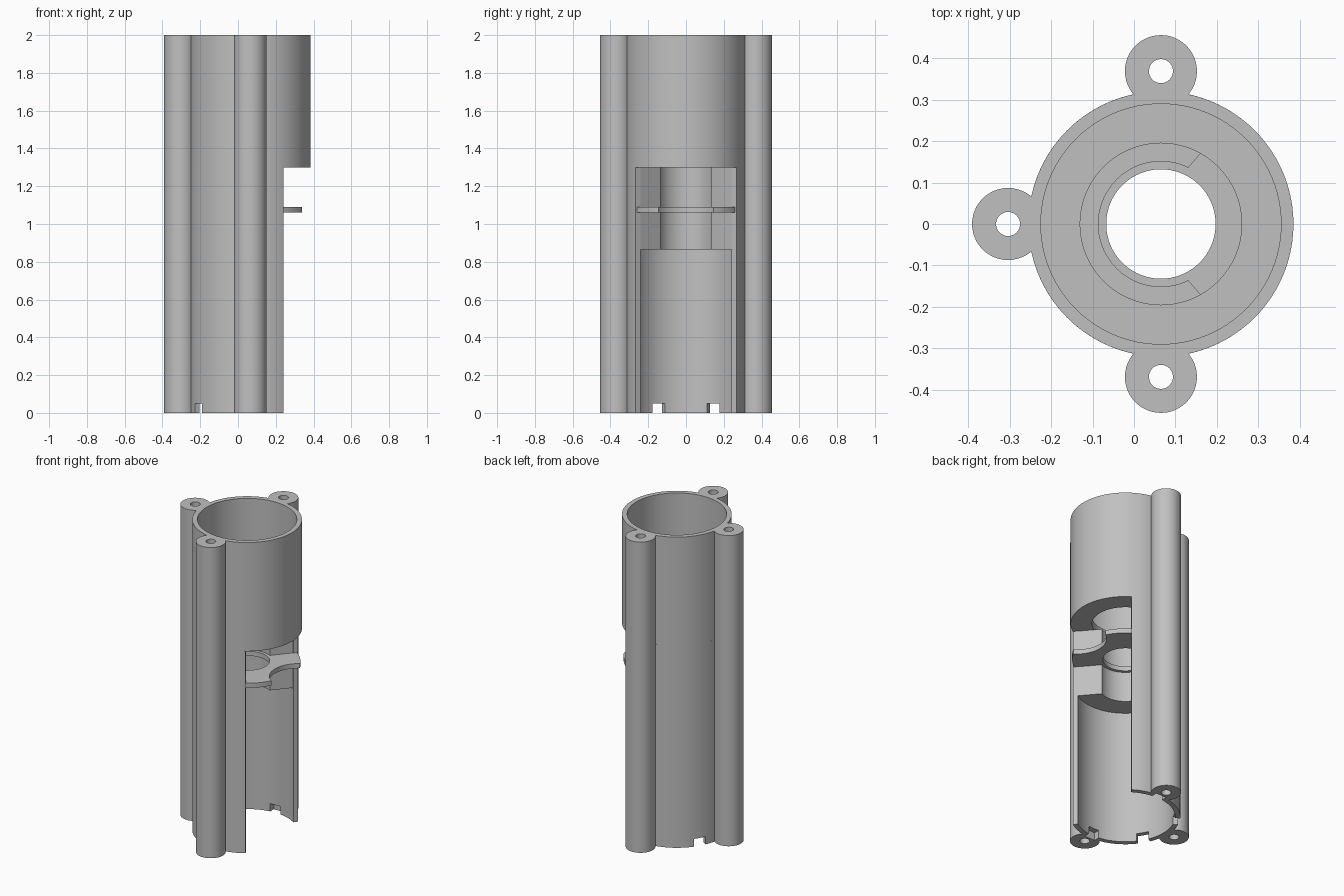
import bpy, bmesh
from math import sin, cos, pi, radians
from mathutils import Matrix

cube = bpy.data.objects.get("Cube")
if cube:
    bpy.data.objects.remove(cube)

CX = 0.065                      # tube axis
WALL, BORE = 0.32, 0.29         # outer and inner radius of the body
POST_DIST, POST_R, HOLE_R = 0.369, 0.087, 0.029
SPLIT = 1.30                    # bottom of the full tube
OPEN = 56.5                     # half angle of the side opening

grey = bpy.data.materials.new("plain grey")
grey.use_nodes = True
grey.diffuse_color = (0.53, 0.53, 0.53, 1)
grey.node_tree.nodes["Principled BSDF"].inputs["Base Color"].default_value = (0.53, 0.53, 0.53, 1)


def finish(name, bm):
    bmesh.ops.recalc_face_normals(bm, faces=bm.faces)
    mesh = bpy.data.meshes.new(name)
    bm.to_mesh(mesh)
    bm.free()
    mesh.materials.append(grey)
    obj = bpy.data.objects.new(name, mesh)
    bpy.context.collection.objects.link(obj)
    return obj


def ring(name, inner, outer, z0, z1, open_in=0, open_out=0, at=(CX, 0), steps=96):
    """Extruded ring; a non-zero opening leaves a gap towards +x."""
    bm = bmesh.new()
    closed = open_out == 0
    count = steps if closed else steps + 1
    sections = []
    for i in range(count):
        t = i / steps
        section = []
        for r, gap, z in ((inner, open_in, z0), (outer, open_out, z0),
                          (outer, open_out, z1), (inner, open_in, z1)):
            a = radians(gap + t * (360 - 2 * gap))
            section.append(bm.verts.new((at[0] + r * cos(a), at[1] + r * sin(a), z)))
        sections.append(section)
    for i in range(steps):
        a, b = sections[i], sections[(i + 1) % count]
        for k in range(4):
            n = (k + 1) % 4
            bm.faces.new((a[k], a[n], b[n], b[k]))
    if not closed:
        bm.faces.new(sections[0])
        bm.faces.new(sections[-1])
    return finish(name, bm)


def cylinder(name, r, z0, z1, at):
    bm = bmesh.new()
    bmesh.ops.create_cone(bm, cap_ends=True, segments=96, radius1=r, radius2=r, depth=z1 - z0,
                          matrix=Matrix.Translation((at[0], at[1], (z0 + z1) / 2)))
    return finish(name, bm)


def box(name, size, matrix):
    bm = bmesh.new()
    bmesh.ops.create_cube(bm, size=1, matrix=matrix @ Matrix.Diagonal((*size, 1)))
    return finish(name, bm)


def cut(target, cutter):
    mod = target.modifiers.new("cut", 'BOOLEAN')
    mod.operation = 'DIFFERENCE'
    mod.solver = 'EXACT'
    mod.object = cutter
    bpy.context.view_layer.objects.active = target
    bpy.ops.object.modifier_apply(modifier=mod.name)
    bpy.data.objects.remove(cutter)


# Full upper tube with its stepped floor
parts = [
    ring("upper_tube", BORE, WALL, SPLIT, 2.0),
    ring("tube_floor", 0.195, BORE, SPLIT, SPLIT + 0.05),
]

# Open lower shell
shell = ring("lower_shell", BORE, WALL, 0, SPLIT, OPEN, OPEN)
parts.append(shell)

# Thick collars above and below the plate
for name, z0, z1 in (("lower_collar", 0.865, 1.06), ("upper_collar", 1.09, SPLIT)):
    parts.append(ring(name, 0.151, BORE, z0, z1, 64, 57))

# Projecting plate with a round bite in its free edge
plate = ring("middle_plate", 0.132, 0.311, 1.06, 1.09)
cut(plate, cylinder("bite_cutter", 0.173, 1.0, 1.15, (CX + 0.37, 0)))
parts.append(plate)

# Three bored screw posts, trimmed flush with the body bore
posts = []
for name, angle in (("back_post", 90), ("right_post", 180), ("front_post", 270)):
    a = radians(angle)
    at = (CX + POST_DIST * cos(a), POST_DIST * sin(a))
    post = ring(name, HOLE_R, POST_R, 0, 2.0, at=at, steps=48)
    cut(post, cylinder("bore_cutter", BORE + 0.001, -0.1, 2.1, (CX, 0)))
    posts.append(post)

# Notches around the bottom edge
for angle in (90, 150, 210, 270):
    turn = Matrix.Translation((CX, 0, 0)) @ Matrix.Rotation(radians(angle), 4, 'Z')
    place = turn @ Matrix.Translation((0.3, 0, 0))
    targets = [shell]
    if angle == 90:
        targets.append(posts[0])
    elif angle == 270:
        targets.append(posts[2])
    for target in targets:
        cut(target, box("notch_cutter", (0.05, 0.075, 0.1), place))

# Smooth round walls, sharp rims
bpy.ops.object.select_all(action='DESELECT')
for obj in parts + posts:
    obj.select_set(True)
    bpy.context.view_layer.objects.active = obj
bpy.ops.object.shade_smooth_by_angle(angle=radians(30))
